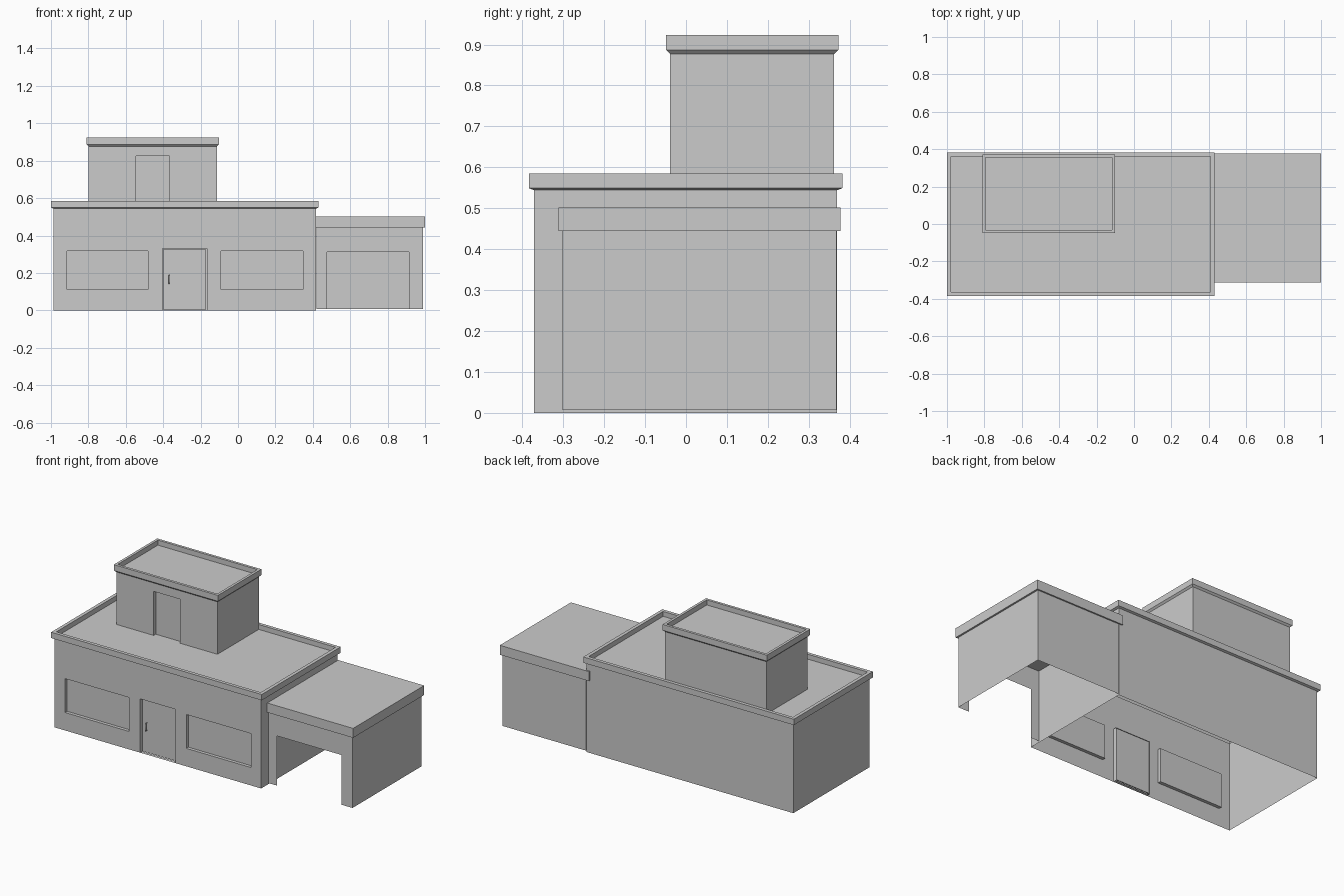
import bpy, bmesh

if "Cube" in bpy.data.objects:
    bpy.data.objects.remove(bpy.data.objects["Cube"])


def make(name, bm):
    bmesh.ops.remove_doubles(bm, verts=bm.verts, dist=1e-5)
    me = bpy.data.meshes.new(name)
    bm.to_mesh(me)
    bm.free()
    ob = bpy.data.objects.new(name, me)
    bpy.context.collection.objects.link(ob)
    return ob


def quad(bm, pts):
    bm.faces.new([bm.verts.new(p) for p in pts])


def front_wall(bm, x0, x1, z0, z1, y, openings):
    """Flat front wall with openings (x0, x1, z0, z1, reveal depth, has_back)."""
    xs = sorted({x0, x1, *(v for o in openings for v in o[:2])})
    zs = sorted({z0, z1, *(v for o in openings for v in o[2:4])})
    for a, b in zip(xs, xs[1:]):
        for c, d in zip(zs, zs[1:]):
            mx, mz = (a + b) / 2, (c + d) / 2
            if not any(o[0] < mx < o[1] and o[2] < mz < o[3] for o in openings):
                quad(bm, [(a, y, c), (b, y, c), (b, y, d), (a, y, d)])
    for a, b, c, d, depth, has_back in openings:
        if depth == 0:
            continue
        loop = [(a, c), (b, c), (b, d), (a, d)]
        for i in range(4):
            p, q = loop[i], loop[(i + 1) % 4]
            quad(bm, [(p[0], y, p[1]), (q[0], y, q[1]),
                      (q[0], y + depth, q[1]), (p[0], y + depth, p[1])])
        if has_back:
            quad(bm, [(p[0], y + depth, p[1]) for p in loop])


def block(name, x0, x1, y0, y1, z0, z1, openings, parapet=None):
    """Open-bottomed walls; parapet = (overhang, slant, height, rim, roof z)."""
    bm = bmesh.new()
    rings = [(0, z0), (0, z1)]
    if parapet:
        out, slant, top, rim, roof = parapet
        rings += [(out, z1 + slant), (out, top), (out - rim, top), (out - rim, roof)]
    loops = [[(x0 - o, y0 - o, z), (x1 + o, y0 - o, z),
              (x1 + o, y1 + o, z), (x0 - o, y1 + o, z)] for o, z in rings]
    for k, (a, b) in enumerate(zip(loops, loops[1:])):
        for i in range(4):
            if k == 0 and i == 0:
                continue            # front is built with its openings below
            j = (i + 1) % 4
            quad(bm, [a[i], a[j], b[j], b[i]])
    if parapet:
        quad(bm, loops[-1])
    front_wall(bm, x0, x1, z0, z1, y0, openings)
    return make(name, bm)


def box(name, x0, x1, y0, y1, z0, z1):
    bm = bmesh.new()
    bmesh.ops.create_cube(bm, size=1)
    for v in bm.verts:
        v.co = ((x0 + x1) / 2 + v.co.x * (x1 - x0),
                (y0 + y1) / 2 + v.co.y * (y1 - y0),
                (z0 + z1) / 2 + v.co.z * (z1 - z0))
    return make(name, bm)


# Main hall: two recessed windows and a doorway
block("main_building", -0.987, 0.417, -0.371, 0.369, 0, 0.544,
      [(-0.914, -0.481, 0.11, 0.318, 0.02, True),
       (-0.404, -0.166, 0, 0.33, 0.02, False),
       (-0.091, 0.347, 0.11, 0.318, 0.02, True)],
      (0.013, 0.005, 0.585, 0.021, 0.555))

# Upper storey with a recessed door
block("upper_storey", -0.799, -0.112, -0.039, 0.362, 0.555, 0.877,
      [(-0.545, -0.365, 0.555, 0.825, 0.02, True)],
      (0.01, 0.01, 0.923, 0.016, 0.892))

# Garage walls with an open entrance, and the overhanging roof slab
block("garage_walls", 0.42, 0.989, -0.302, 0.368, 0.007, 0.444,
      [(0.477, 0.915, 0.007, 0.312, 0, False)])
box("garage_roof", 0.395, 1.0, -0.312, 0.377, 0.444, 0.502)

# Front door leaf
box("front_door", -0.4, -0.17, -0.356, -0.349, 0.005, 0.326)

# Door handle: bent bar passing through the leaf
cu = bpy.data.curves.new("door_handle", 'CURVE')
cu.dimensions = '3D'
cu.bevel_depth = 0.003
cu.bevel_resolution = 1
cu.use_fill_caps = True
sp = cu.splines.new('POLY')
sp.points.add(3)
for p, (y, z) in zip(sp.points, [(-0.347, 0.142), (-0.368, 0.142),
                                 (-0.368, 0.188), (-0.347, 0.188)]):
    p.co = (-0.368, y, z, 1)
handle = bpy.data.objects.new("door_handle", cu)
bpy.context.collection.objects.link(handle)
bpy.context.view_layer.objects.active = handle
handle.select_set(True)
bpy.ops.object.convert(target='MESH')
